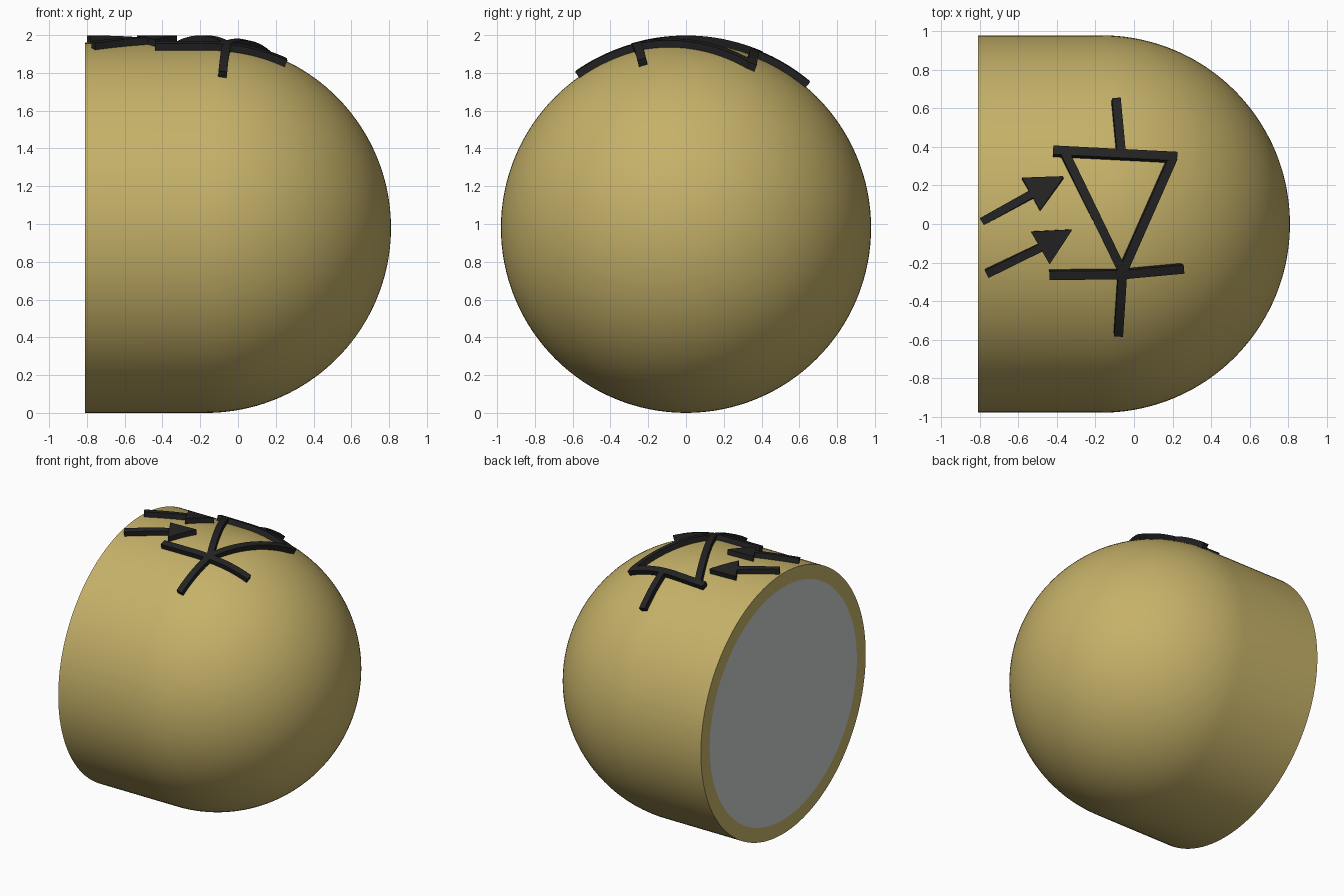
import bpy, bmesh, math
from mathutils import Vector

if "Cube" in bpy.data.objects:
    bpy.data.objects.remove(bpy.data.objects["Cube"])

R = 0.98          # body radius
CZ = 0.98         # height of the body axis
X0 = -0.17        # where the cylinder meets the dome
XB = -0.81        # flat back end
H = 0.038         # raised height of the symbol


def material(name, rgb):
    m = bpy.data.materials.new(name)
    m.diffuse_color = (*rgb, 1.0)
    m.use_nodes = True
    m.node_tree.nodes["Principled BSDF"].inputs["Base Color"].default_value = m.diffuse_color
    return m


tan = material("tan", (0.56, 0.44, 0.14))
grey = material("grey", (0.60, 0.62, 0.61))
black = material("black", (0.017, 0.017, 0.018))


def finish(bm, name, mat, angle=35):
    bmesh.ops.recalc_face_normals(bm, faces=bm.faces[:])
    me = bpy.data.meshes.new(name)
    bm.to_mesh(me)
    bm.free()
    ob = bpy.data.objects.new(name, me)
    bpy.context.collection.objects.link(ob)
    me.materials.append(mat)
    bpy.ops.object.select_all(action='DESELECT')
    ob.select_set(True)
    bpy.context.view_layer.objects.active = ob
    bpy.ops.object.shade_smooth_by_angle(angle=math.radians(angle))
    return ob


# domed body: half profile spun about the x axis, with a grey back disc
SEG = 128
profile = [(XB, 0.0), (XB, 0.875), (XB, R), (X0, R)]
profile += [(X0 + R * math.sin(a), R * math.cos(a))
            for a in (math.pi / 2 * i / 40 for i in range(1, 41))]
bm = bmesh.new()
vs = [bm.verts.new((x, 0, CZ + r)) for x, r in profile]
es = [bm.edges.new(p) for p in zip(vs, vs[1:])]
bmesh.ops.spin(bm, geom=vs + es, cent=(0, 0, CZ), axis=(1, 0, 0),
               angle=2 * math.pi, steps=SEG)
bmesh.ops.remove_doubles(bm, verts=bm.verts[:], dist=1e-5)
for f in bm.faces:
    c = f.calc_center_median()
    if c.x < XB + 0.001 and math.hypot(c.y, c.z - CZ) < 0.87:
        f.material_index = 1
body = finish(bm, "domed_body", tan)
body.data.materials.append(grey)


def on_surface(x, y):
    """Top point above (x, y) on the raised shell, and its foot inside the body."""
    dx = max(0.0, x - X0)
    n = Vector((dx, y, math.sqrt((R + H) ** 2 - y * y - dx * dx)))
    top = Vector((min(x, X0), 0, CZ)) + n
    return top, top - n.normalized() * (H + 0.02)


def stroke(bm, a, b, w0=0.023, w1=0.023, n=16):
    """Raised bar wrapped over the body from a to b, half widths w0 to w1."""
    a, b = Vector(a), Vector(b)
    d = (b - a).normalized()
    side = Vector((-d.y, d.x))
    rings = []
    for i in range(n + 1):
        t = i / n
        p, w = a.lerp(b, t), w0 + (w1 - w0) * t
        lt, lb = on_surface(*(p + side * w))
        rt, rb = on_surface(*(p - side * w))
        rings.append([bm.verts.new(v) for v in (lt, rt, rb, lb)])
    for r, s in zip(rings, rings[1:]):
        for k in range(4):
            bm.faces.new((r[k], r[k - 1], s[k - 1], s[k]))
    bm.faces.new(rings[0])
    bm.faces.new(rings[-1])


# diode symbol: leads, crossbar and triangle
bm = bmesh.new()
apex = (-0.058, -0.25)
for a, b in [((-0.092, 0.655), (-0.065, 0.37)),
             ((-0.42, 0.385), (0.225, 0.352)),
             ((-0.36, 0.375), apex),
             ((0.205, 0.345), apex),
             (apex, (-0.08, -0.585))]:
    stroke(bm, a, b)
# crossbar bends slightly as it runs over the dome
stroke(bm, (-0.44, -0.268), (-0.06, -0.265))
stroke(bm, (-0.065, -0.265), (0.26, -0.235))
finish(bm, "diode_symbol", black)

# two light arrows
for i, (tail, base, tip) in enumerate([
        ((-0.79, 0.012), (-0.535, 0.155), (-0.368, 0.246)),
        ((-0.765, -0.262), (-0.487, -0.125), (-0.325, -0.032))]):
    bm = bmesh.new()
    stroke(bm, tail, base, 0.021, 0.021)
    stroke(bm, base, tip, 0.098, 0.003)
    finish(bm, f"light_arrow_{i + 1}", black)
